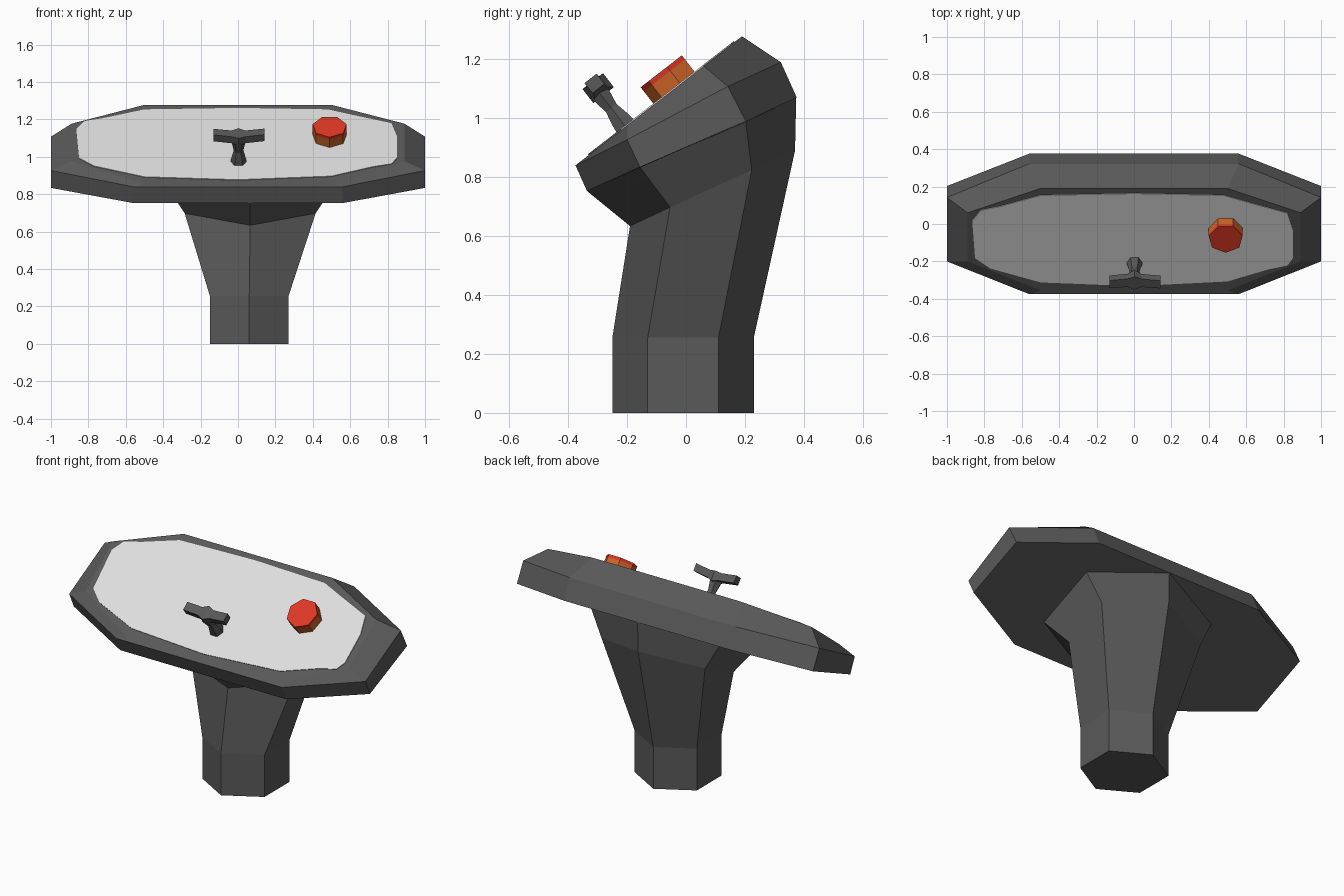
import bpy, bmesh, math
from mathutils import Vector

if "Cube" in bpy.data.objects:
    bpy.data.objects.remove(bpy.data.objects["Cube"])


def material(name, rgb):
    m = bpy.data.materials.new(name)
    m.diffuse_color = (*rgb, 1)
    m.use_nodes = True
    m.node_tree.nodes["Principled BSDF"].inputs["Base Color"].default_value = m.diffuse_color
    return m


DARK = material("dark grey", (0.10, 0.10, 0.10))
PALE = material("pale screen", (0.74, 0.74, 0.74))
RED = material("button red", (0.74, 0.04, 0.018))
ORANGE = material("button orange", (0.62, 0.13, 0.02))

# Sloped control surface: direction up the slope and its normal
SLOPE = Vector((0, 0.565, 0.438)).normalized()
NORMAL = Vector((0, -SLOPE.z, SLOPE.y))
ORIGIN = Vector((0, -0.375, 0.84))


def on_panel(x, y, lift=0.0):
    """Point of the sloped panel above plan position (x, y)."""
    return ORIGIN + SLOPE * ((y + 0.375) / SLOPE.y) + Vector((x, 0, 0)) + NORMAL * lift


def loft(name, rings, mats, rule=None):
    """Skin a list of equal-length rings and cap both ends."""
    bm = bmesh.new()
    vs = [[bm.verts.new(p) for p in r] for r in rings]
    n = len(vs[0])
    for level, (a, b) in enumerate(zip(vs, vs[1:])):
        for i in range(n):
            j = (i + 1) % n
            f = bm.faces.new((a[i], a[j], b[j], b[i]))
            f.material_index = rule(level) if rule else 0
    bm.faces.new(vs[0][::-1])
    cap = bm.faces.new(vs[-1])
    cap.material_index = rule(len(rings)) if rule else 0
    bmesh.ops.recalc_face_normals(bm, faces=bm.faces)
    me = bpy.data.meshes.new(name)
    bm.to_mesh(me)
    bm.free()
    for m in mats:
        me.materials.append(m)
    ob = bpy.data.objects.new(name, me)
    bpy.context.collection.objects.link(ob)
    return ob


def mirrored(half):
    """Right half (front to back) mirrored into a closed ring."""
    return list(half) + [(-x, y, z) for x, y, z in reversed(half)]


# Console housing: underside, widest rim, and top edge of the sloped panel
loft("console_housing", [
    mirrored([(0.56, -0.336, 0.753), (1, -0.156, 0.834), (1, 0.203, 0.99), (0.56, 0.376, 1.07)]),
    mirrored([(0.56, -0.375, 0.84), (1, -0.2, 0.927), (1, 0.142, 1.108), (0.56, 0.322, 1.19)]),
    mirrored([tuple(on_panel(x, y)) for x, y in
              [(0.5, -0.355), (0.89, -0.2), (0.89, 0.06), (0.5, 0.19)]]),
], [DARK])

# Pale screen plate with slightly uneven outline
outline = [(0, -0.33), (0.5, -0.305), (0.72, -0.24), (0.82, -0.22), (0.85, -0.18),
           (0.85, -0.03), (0.82, 0.06), (0.62, 0.115), (0.48, 0.155), (0, 0.165),
           (-0.5, 0.155), (-0.72, 0.095), (-0.82, 0.075), (-0.865, 0.02),
           (-0.85, -0.18), (-0.77, -0.235), (-0.5, -0.31)]
loft("screen", [[on_panel(x, y, h) for x, y in outline] for h in (-0.002, 0.004)], [PALE])


# Six-sided pedestal flaring into the underside
def hexagon(cx, half, front, side_front, side_back, back):
    return [(cx, *front), (cx + half, *side_front), (cx + half, *side_back),
            (cx, *back), (cx - half, *side_back), (cx - half, *side_front)]


loft("pedestal", [
    hexagon(0.06, 0.21, (-0.25, 0), (-0.13, 0), (0.11, 0), (0.23, 0)),
    hexagon(0.06, 0.21, (-0.25, 0.255), (-0.13, 0.255), (0.11, 0.255), (0.23, 0.255)),
    hexagon(0.065, 0.35, (-0.19, 0.634), (-0.054, 0.698), (0.223, 0.824), (0.37, 0.89)),
    hexagon(0.065, 0.44, (-0.336, 0.753), (-0.156, 0.834), (0.203, 0.988), (0.374, 1.07)),
], [DARK])


# Discs perpendicular to the panel
def disc(x, y, lift, r, n, turn):
    c = on_panel(x, y, lift)
    return [c + Vector((1, 0, 0)) * r * math.cos(turn + i * math.tau / n)
            + SLOPE * r * math.sin(turn + i * math.tau / n) for i in range(n)]


# Seven-sided button: orange body, red cap
loft("button", [disc(0.49, -0.035, h, 0.093, 7, -math.pi / 2) for h in (-0.005, 0.056, 0.074)],
     [ORANGE, RED], lambda level: 1 if level >= 1 else 0)

# Lever shaft, pinched in the middle
loft("lever_shaft", [disc(0.003, -0.205, h, r, 6, 0) for h, r in
                     ((-0.02, 0.046), (0.03, 0.038), (0.08, 0.026), (0.15, 0.04))], [DARK])

# Lever handle: bar thick in the middle with slightly raised ends
bar = []
for x, s, n, lift in ((-0.13, 0.026, 0.022, 0.178), (-0.035, 0.027, 0.022, 0.166),
                      (0.003, 0.044, 0.03, 0.16), (0.04, 0.027, 0.022, 0.166),
                      (0.143, 0.026, 0.022, 0.18)):
    c = on_panel(x, -0.2, lift)
    bar.append([c + SLOPE * s * a + NORMAL * n * b for a, b in ((-1, -1), (1, -1), (1, 1), (-1, 1))])
loft("lever_handle", bar, [DARK])
